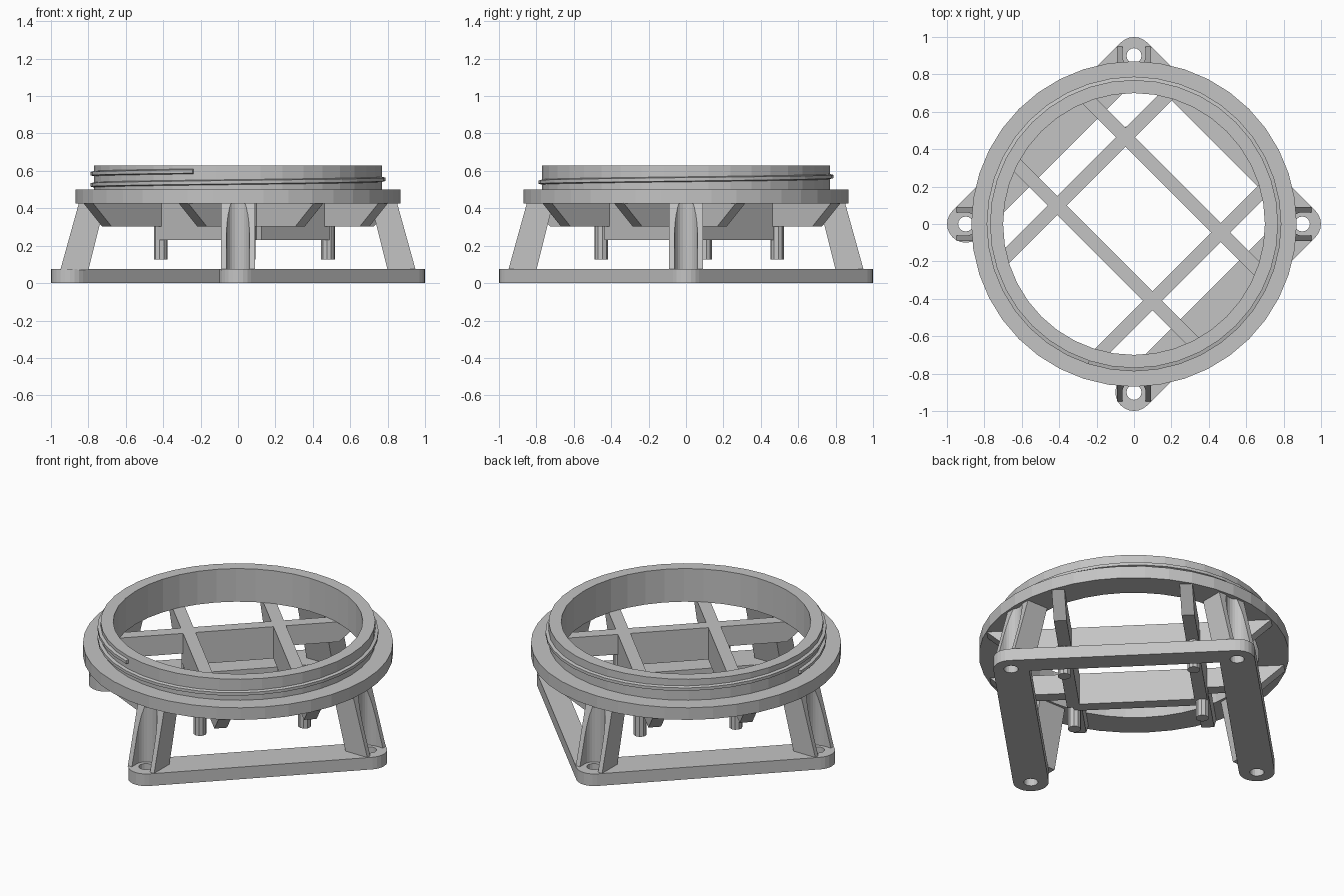
import bpy, bmesh, math
from mathutils import Matrix, Vector

cube = bpy.data.objects.get("Cube")
if cube:
    bpy.data.objects.remove(cube, do_unlink=True)

grey = bpy.data.materials.new("plain_grey")
grey.use_nodes = True
colour = (0.55, 0.55, 0.55, 1)
grey.diffuse_color = colour
grey.node_tree.nodes["Principled BSDF"].inputs["Base Color"].default_value = colour

R = math.sqrt(0.5)
X, Y, UP = Vector((1, 0, 0)), Vector((0, 1, 0)), Vector((0, 0, 1))
NE, SE = Vector((R, R, 0)), Vector((R, -R, 0))


def finish(name, bm):
    bmesh.ops.recalc_face_normals(bm, faces=bm.faces)
    mesh = bpy.data.meshes.new(name)
    bm.to_mesh(mesh)
    bm.free()
    mesh.materials.append(grey)
    obj = bpy.data.objects.new(name, mesh)
    bpy.context.collection.objects.link(obj)
    return obj


def prism(name, pts, a, b, start, depth, c):
    """Outline in the a/b plane, extruded along c."""
    bm = bmesh.new()
    face = bm.faces.new([bm.verts.new(a * p + b * q + c * start) for p, q in pts])
    new = bmesh.ops.extrude_face_region(bm, geom=[face])["geom"]
    bmesh.ops.translate(bm, vec=c * depth,
                        verts=[v for v in new if isinstance(v, bmesh.types.BMVert)])
    return finish(name, bm)


def arc(x, y, r, start, end, n):
    steps = [math.radians(start + (end - start) * i / n) for i in range(n + 1)]
    return [(x + r * math.cos(t), y + r * math.sin(t)) for t in steps]


def circle(x, y, r, n):
    return arc(x, y, r, 0, 360, n)[:-1]


def cut(obj, cutter):
    mod = obj.modifiers.new("cut", "BOOLEAN")
    mod.operation = "DIFFERENCE"
    mod.solver = "EXACT"
    mod.object = cutter
    graph = bpy.context.evaluated_depsgraph_get()
    mesh = bpy.data.meshes.new_from_object(obj.evaluated_get(graph))
    obj.modifiers.clear()
    obj.data = mesh
    bpy.data.objects.remove(cutter, do_unlink=True)


# Three-sided base frame with rounded feet and screw holes
c, r = 0.636, 0.1
outline = [(0.61, c - r), (0.61, r - c)]
outline += arc(-c, -c, r, 90, 270, 12)
outline += arc(c, -c, r, -90, 0, 6)
outline += arc(c, c, r, 0, 90, 6)
outline += arc(-c, c, r, 90, 270, 12)
base = prism("base_frame", outline, NE, SE, 0, 0.075, UP)
for i in range(4):
    t = i * math.pi / 2
    hole = circle(0.9 * math.cos(t), 0.9 * math.sin(t), 0.04, 16)
    cut(base, prism("hole_cutter", hole, X, Y, -0.1, 0.4, UP))

# Four slanted legs, hollowed outward above each screw hole
for i, side in enumerate(("left", "back", "right", "front")):
    out = Matrix.Rotation(i * math.pi / 2, 3, "Z") @ X
    across = UP.cross(out)
    profile = [(0.8, 0.07), (0.95, 0.07), (0.85, 0.43), (0.71, 0.43)]
    leg = prism(side + "_leg", profile, out, UP, -0.09, 0.18, across)
    slot = arc(0.9, 0, 0.062, 90, 270, 12) + [(1.1, -0.062), (1.1, 0.062)]
    cut(leg, prism("slot_cutter", slot, out, across, 0, 0.6, UP))

# Flange and straight-walled collar turned from one profile
bm = bmesh.new()
section = [(0.70, 0.425), (0.87, 0.425), (0.87, 0.5), (0.77, 0.5),
           (0.77, 0.63), (0.70, 0.63)]
ring = [bm.verts.new((p, 0, z)) for p, z in section]
edges = [bm.edges.new((ring[i], ring[i - 1])) for i in range(len(ring))]
bmesh.ops.spin(bm, geom=ring + edges, cent=(0, 0, 0), axis=UP,
               angle=math.tau, steps=40, use_merge=True)
bmesh.ops.remove_doubles(bm, verts=bm.verts, dist=0.0005)
finish("flange_and_collar", bm)

# Helical thread
bm = bmesh.new()
tooth = [(0.76, -0.016), (0.788, -0.009), (0.788, 0.009), (0.76, 0.016)]
rows = []
for i in range(49):
    deg = -180 + 9 * i
    t = math.radians(deg)
    z = 0.555 + 0.06 * deg / 360
    rows.append([bm.verts.new((p * math.cos(t), p * math.sin(t), z + h))
                 for p, h in tooth])
for a, b in zip(rows, rows[1:]):
    for i in range(4):
        bm.faces.new((a[i - 1], a[i], b[i], b[i - 1]))
bm.faces.new(rows[0])
bm.faces.new(rows[-1])
finish("collar_thread", bm)

# Crossing ribs with sloped ends, each with a deeper wall in the middle
HALF = 0.036
across_u, across_v = (-0.22, 0.295), (-0.36, 0.36)
for along, side, offsets, span in ((SE, NE, across_u, across_v),
                                   (NE, SE, across_v, across_u)):
    for off in offsets:
        end = math.sqrt(0.868 ** 2 - (abs(off) + HALF) ** 2)
        low = end - 0.14
        shape = [(-end, 0.427), (-low, 0.303), (span[0], 0.303), (span[0], 0.23),
                 (span[1], 0.23), (span[1], 0.303), (low, 0.303), (end, 0.427)]
        prism("cross_rib", shape, along, UP, off - HALF, 2 * HALF, side)

# Locating pegs under the ribs, near the crossings
for u, v in ((-0.28, 0.36), (0.315, 0.365), (0.325, -0.365), (-0.22, -0.365)):
    prism("locating_peg", circle(u, v, 0.037, 10), NE, SE, 0.125, 0.25, UP)
